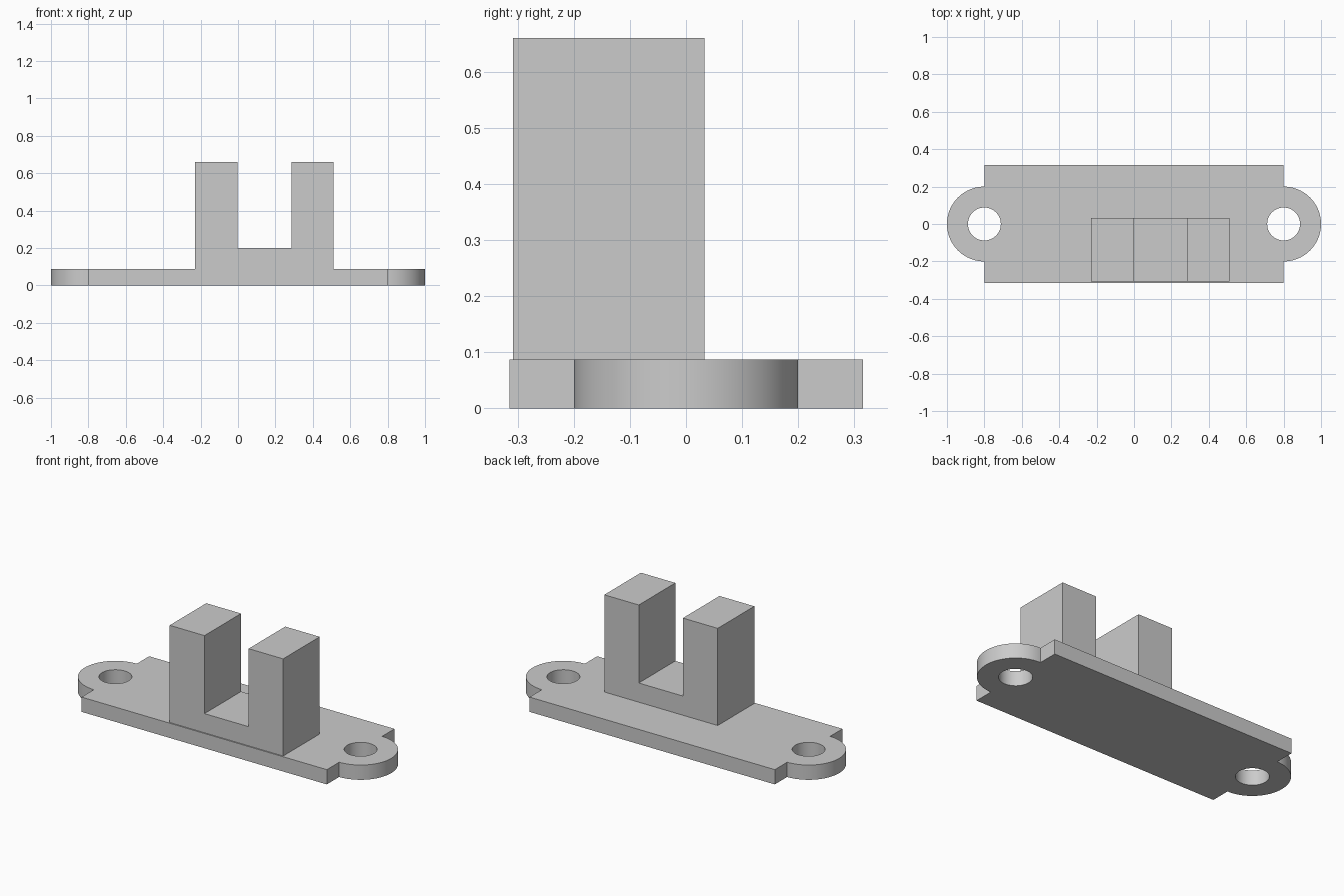
import bpy, bmesh, math

cube = bpy.data.objects.get("Cube")
if cube:
    bpy.data.objects.remove(cube, do_unlink=True)

grey = bpy.data.materials.new("light grey")
grey.use_nodes = True
colour = (0.6, 0.6, 0.6, 1)
grey.diffuse_color = colour
grey.node_tree.nodes["Principled BSDF"].inputs["Base Color"].default_value = colour


def prism(name, points, depth):
    """Extrude a closed loop of 3D points along the vector depth."""
    bm = bmesh.new()
    face = bm.faces.new([bm.verts.new(p) for p in points])
    ext = bmesh.ops.extrude_face_region(bm, geom=[face])
    verts = [v for v in ext["geom"] if isinstance(v, bmesh.types.BMVert)]
    bmesh.ops.translate(bm, verts=verts, vec=depth)
    bmesh.ops.recalc_face_normals(bm, faces=bm.faces)
    mesh = bpy.data.meshes.new(name)
    bm.to_mesh(mesh)
    bm.free()
    mesh.materials.append(grey)
    obj = bpy.data.objects.new(name, mesh)
    bpy.context.collection.objects.link(obj)
    return obj


def arc(cx, radius, start, sweep, steps, z):
    return [(cx + radius * math.cos(start + sweep * i / steps),
             radius * math.sin(start + sweep * i / steps), z)
            for i in range(steps + 1)]


END, HALF_WIDTH, THICK, EAR, HOLE = 0.8, 0.315, 0.087, 0.2, 0.088

# Base plate: rectangle with a round ear at each end
outline = []
for side in (1, -1):
    outline.append((side * END, -side * HALF_WIDTH, 0))
    outline += arc(side * END, EAR, -side * math.pi / 2, math.pi, 40, 0)
    outline.append((side * END, side * HALF_WIDTH, 0))
plate = prism("base_plate", outline, (0, 0, THICK))

# Screw holes through the ears
for side in (1, -1):
    ring = arc(side * END, HOLE, 0, math.tau, 48, -0.1)[:-1]
    cutter = prism("hole_cutter", ring, (0, 0, 0.4))
    cutter.hide_render = True
    cut = plate.modifiers.new("screw_hole", "BOOLEAN")
    cut.operation = "DIFFERENCE"
    cut.solver = "EXACT"
    cut.object = cutter
    bpy.context.view_layer.objects.active = plate
    bpy.ops.object.modifier_apply(modifier=cut.name)
    bpy.data.objects.remove(cutter, do_unlink=True)

bpy.ops.object.select_all(action="DESELECT")
plate.select_set(True)
bpy.ops.object.shade_smooth_by_angle(angle=math.radians(30))

# Upright U-shaped bracket, offset to one side and towards the front
FRONT, BACK, TOP, SLOT = -0.308, 0.033, 0.66, 0.2
left, slot_left, slot_right, right = -0.23, -0.003, 0.285, 0.51
profile = [(left, THICK), (right, THICK), (right, TOP), (slot_right, TOP),
           (slot_right, SLOT), (slot_left, SLOT), (slot_left, TOP), (left, TOP)]
prism("slotted_bracket", [(x, FRONT, z) for x, z in profile], (0, BACK - FRONT, 0))
